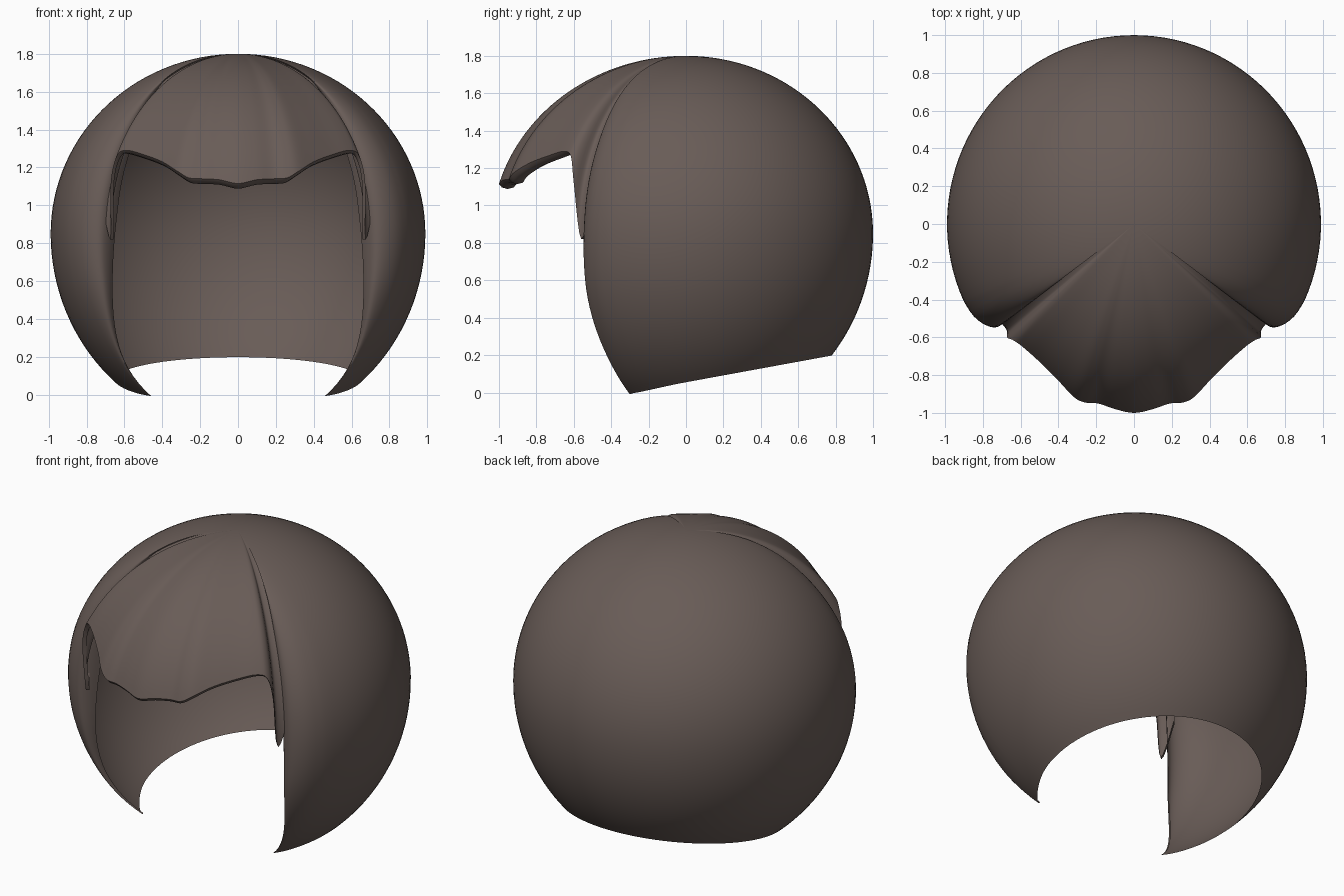
import bpy, bmesh, math
from math import sin, cos, acos, radians, pi

if "Cube" in bpy.data.objects:
    bpy.data.objects.remove(bpy.data.objects["Cube"])

MID = 0.85  # height of the widest level


def smoothstep(a, b, x):
    t = min(1, max(0, (x - a) / (b - a)))
    return t * t * (3 - 2 * t)


def spline(pts, n):
    """Catmull-Rom through pts, n steps per span."""
    p = [pts[0]] + pts + [pts[-1]]
    out = []
    for i in range(1, len(p) - 2):
        for s in range(n):
            t = s / n
            out.append(tuple(0.5 * (2 * b + (c - a) * t + (2 * a - 5 * b + 4 * c - d) * t * t
                                    + (3 * b - a - 3 * c + d) * t ** 3)
                             for a, b, c, d in zip(p[i - 1], p[i], p[i + 1], p[i + 2])))
    return out + [pts[-1]]


def grid_object(name, columns, mat, angle):
    """Skin a list of equally long point columns."""
    bm = bmesh.new()
    vs = [[bm.verts.new(p) for p in col] for col in columns]
    for a, b in zip(vs, vs[1:]):
        for j in range(len(a) - 1):
            bm.faces.new((a[j], a[j + 1], b[j + 1], b[j]))
    bmesh.ops.remove_doubles(bm, verts=bm.verts, dist=1e-4)
    bmesh.ops.recalc_face_normals(bm, faces=bm.faces)
    top = max(bm.faces, key=lambda f: f.calc_center_median().z)
    if top.normal.z < 0:
        bmesh.ops.reverse_faces(bm, faces=bm.faces)
    me = bpy.data.meshes.new(name)
    bm.to_mesh(me)
    bm.free()
    me.materials.append(mat)
    ob = bpy.data.objects.new(name, me)
    bpy.context.collection.objects.link(ob)
    bpy.context.view_layer.objects.active = ob
    ob.select_set(True)
    bpy.ops.object.shade_smooth_by_angle(angle=radians(angle))
    ob.select_set(False)
    return ob


brown = bpy.data.materials.new("hair_brown")
brown.diffuse_color = (0.14, 0.107, 0.095, 1)
brown.use_nodes = True
brown.node_tree.nodes["Principled BSDF"].inputs["Base Color"].default_value = brown.diffuse_color


# Back hair: rounded shell, open at the face, with its front edges rolled inwards
def shell_column(az, curl, side, rows=48):
    end = 2.3
    for _ in range(12):  # find where the column meets the tilted bottom rim
        y = -cos(az) * 0.99 * sin(end)
        end = acos((0.055 + 0.185 * y - MID) / 1.04)
    col = []
    for j in range(rows + 1):
        t = j / rows
        phi = end * t
        fade = smoothstep(0.15, 1.1, phi) * (1 - 0.85 * smoothstep(0.55, 1.0, t))
        r = sin(phi) * (1 - curl * fade)
        a = az + radians(4) * smoothstep(0.7, 1, t) * smoothstep(radians(90), radians(56), az)
        z = MID + (0.95 if phi < pi / 2 else 1.04) * cos(phi)
        y = -cos(a) * r * (1.0 if a > pi / 2 else 0.99)
        col.append((side * sin(a) * r * 0.99, y, z))
    return col


edge = spline([(54, 0.20), (53, 0.15), (53, 0.09), (55.5, 0.045), (60, 0.012), (66, 0)], 3)
half = edge + [(66 + 114 * i / 36, 0) for i in range(1, 37)]
cols = [shell_column(radians(a), c, 1) for a, c in half]
cols += [shell_column(radians(a), c, -1) for a, c in reversed(half[:-1])]
grid_object("back_hair", cols, brown, 50)

# Fringe: wavy tips given by (x, y, z), ending in a narrow strip tucked under the shell
tips = [(0, -1.0, 1.115), (0.1, -0.98, 1.135), (0.19, -0.95, 1.14), (0.26, -0.945, 1.145),
        (0.32, -0.915, 1.18), (0.4, -0.83, 1.23), (0.5, -0.73, 1.268), (0.59, -0.65, 1.29),
        (0.64, -0.615, 1.26), (0.672, -0.6, 1.12), (0.675, -0.56, 0.82), (0.725, -0.5, 1.05)]
tips = [(-x, y, z) for x, y, z in reversed(tips[1:])] + tips


def fringe_column(tip, rows=32):
    x, y, z = tip
    k = acos((z - MID) / 0.95)
    col = []
    for j in range(rows + 1):
        p = k * j / rows
        f = sin(p) / sin(k)
        col.append((x * f, y * f, 1.8 - (1.8 - z) * (1 - cos(p)) / (1 - cos(k))))
    # rolled-under lip
    w = smoothstep(0.68, 0.55, abs(x))
    for s, dz in ((0.985, -0.018), (0.955, -0.027), (0.92, -0.018), (0.89, 0.03), (0.88, 0.08)):
        s = 1 - (1 - s) * (0.2 + 0.8 * w)
        col.append((x * s, y * s, z + dz * w))
    return col


grid_object("fringe", [fringe_column(t) for t in spline(tips, 5)], brown, 50)
